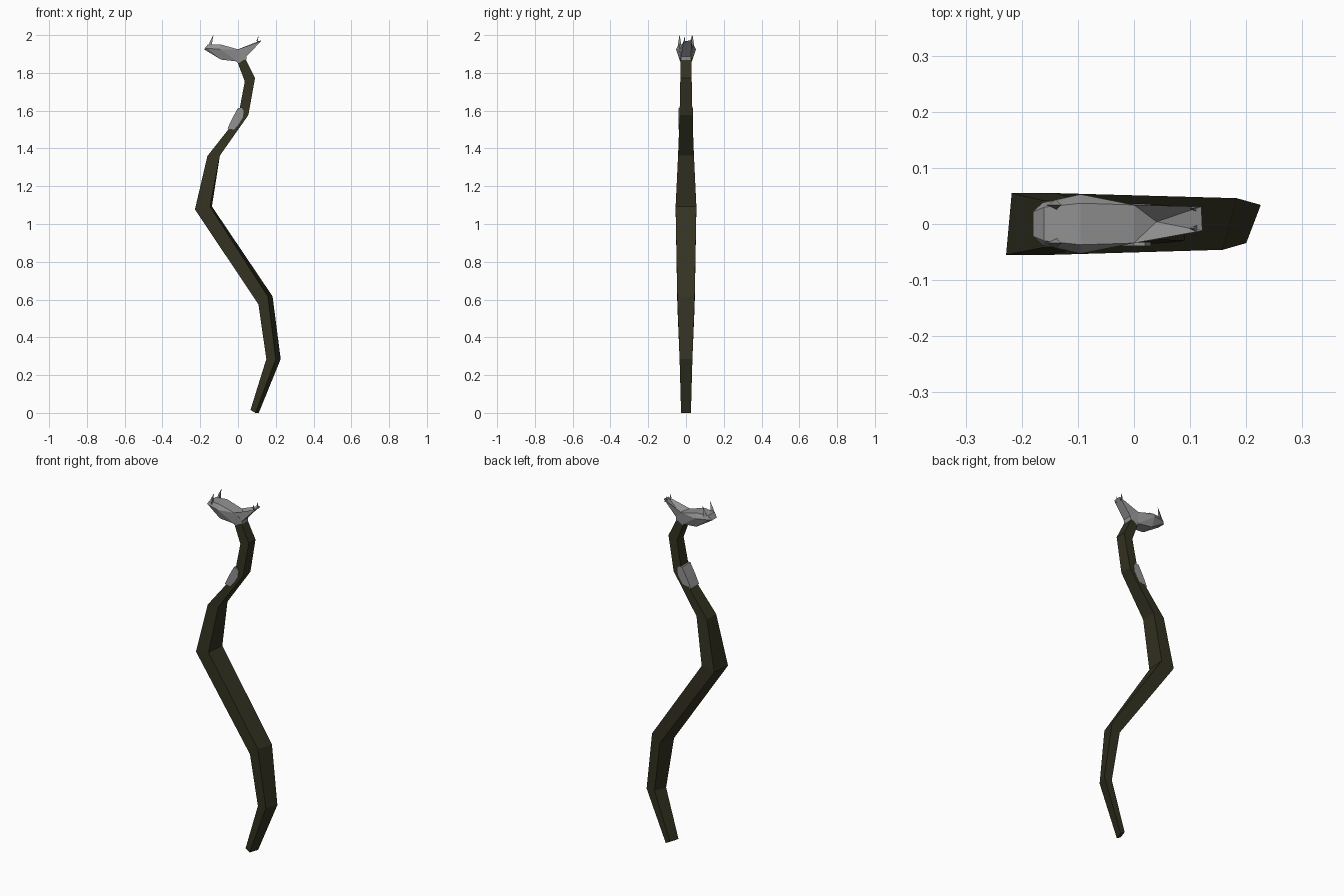
import bpy
import bmesh
from mathutils import Vector

default_cube = bpy.data.objects.get("Cube")
if default_cube:
    bpy.data.objects.remove(default_cube, do_unlink=True)


def make_material(name, colour):
    material = bpy.data.materials.new(name)
    material.use_nodes = True
    material.diffuse_color = colour
    material.node_tree.nodes["Principled BSDF"].inputs["Base Color"].default_value = colour
    return material


dark_wood = make_material("dark olive wood", (0.034, 0.032, 0.015, 1))
grey_metal = make_material("grey metal", (0.29, 0.29, 0.29, 1))


def finish(name, mesh_builder, material):
    """Turn a bmesh into a flat shaded object."""
    bmesh.ops.recalc_face_normals(mesh_builder, faces=mesh_builder.faces[:])
    mesh = bpy.data.meshes.new(name)
    mesh_builder.to_mesh(mesh)
    mesh_builder.free()
    mesh.materials.append(material)
    part = bpy.data.objects.new(name, mesh)
    bpy.context.collection.objects.link(part)
    return part


def loft(name, rings, material):
    """Skin matching rings of points and close both ends."""
    bm = bmesh.new()
    loops = [[bm.verts.new(point) for point in ring] for ring in rings]
    count = len(loops[0])
    for lower, upper in zip(loops, loops[1:]):
        for i in range(count):
            j = (i + 1) % count
            bm.faces.new((lower[i], lower[j], upper[j], upper[i]))
    bm.faces.new(loops[0])
    bm.faces.new(loops[-1])
    return finish(name, bm, material)


def mirrored(points):
    """Points given as x, half width, z become pairs across the y plane."""
    return [(x, side * y, z) for x, y, z in points for side in (-1, 1)]


def hull(name, points, material):
    bm = bmesh.new()
    for point in points:
        bm.verts.new(point)
    result = bmesh.ops.convex_hull(bm, input=bm.verts[:])
    loose = [v for v in bm.verts if not v.link_faces]
    bmesh.ops.delete(bm, geom=loose, context="VERTS")
    return finish(name, bm, material)


# Crooked four sided shaft: left x, left z, right x, right z, half depth, skew
bends = [
    (0.066, 0.016, 0.11, 0, 0.026, 0.018),
    (0.15, 0.285, 0.226, 0.285, 0.034, 0.026),
    (0.108, 0.575, 0.183, 0.617, 0.046, 0.025),
    (-0.228, 1.077, -0.138, 1.093, 0.055, 0.01),
    (-0.162, 1.36, -0.096, 1.362, 0.042, 0),
    (0, 1.565, 0.055, 1.577, 0.034, 0),
    (0.036, 1.755, 0.09, 1.772, 0.03, 0),
    (-0.004, 1.86, 0.042, 1.87, 0.028, 0),
]
shaft_rings = []
for lx, lz, rx, rz, depth, skew in bends:
    shaft_rings.append([(lx, -depth, lz), (rx - skew, -depth, rz),
                        (rx, depth, rz), (lx + skew, depth, lz)])
loft("shaft", shaft_rings, dark_wood)

# Metal inlay filling the inner corner of the upper bend
inlay_outline = [(-0.056, 1.505), (-0.02, 1.5), (0.005, 1.53), (0.026, 1.565),
                 (0.03, 1.6), (0.02, 1.615), (0, 1.615), (-0.03, 1.56)]
loft("bend_inlay", [[(x, y, z) for x, z in inlay_outline] for y in (-0.039, 0.036)],
     grey_metal)

# Broad upper jaw, tapering to the snout
hull("upper_jaw", mirrored([
    (-0.18, 0.022, 1.925), (-0.16, 0.03, 1.95), (-0.163, 0.038, 1.93),
    (-0.095, 0.037, 1.951), (-0.095, 0.053, 1.925), (-0.09, 0.035, 1.87),
    (0, 0.034, 1.925), (0, 0.03, 1.86),
]), grey_metal)

# Throat joining the jaws to the shaft
hull("throat", mirrored([
    (0, 0.034, 1.925), (-0.01, 0.03, 1.86), (0.01, 0.027, 1.845),
    (0.042, 0.026, 1.855), (0.046, 0.027, 1.89),
]), grey_metal)

# Narrow lower jaw with a hollow top
bm = bmesh.new()
corner_a, corner_b, hollow, tip_a, tip_b, under_a, under_b = [
    bm.verts.new(p) for p in (
        (0, -0.034, 1.925), (0, 0.034, 1.925), (0.04, 0.004, 1.905),
        (0.122, -0.012, 1.968), (0.12, 0.031, 1.972),
        (0.046, -0.026, 1.888), (0.046, 0.026, 1.888))]
for corners in ((corner_a, tip_a, hollow), (hollow, tip_a, tip_b),
                (corner_b, hollow, tip_b), (corner_a, under_a, tip_a),
                (corner_b, tip_b, under_b), (under_a, under_b, tip_b, tip_a),
                (corner_a, hollow, corner_b), (corner_a, corner_b, under_b, under_a)):
    bm.faces.new(corners)
finish("lower_jaw", bm, grey_metal)


def fang(name, base, middle, tip, radius):
    """Slim curved spike with a three sided section."""
    rings = []
    for centre, size in ((base, radius), (middle, radius * 0.6), (tip, radius * 0.05)):
        c = Vector(centre)
        rings.append([c + Vector(offset) * size
                      for offset in ((-1, 0, 0), (1, -1, 0), (1, 1, 0))])
    loft(name, rings, grey_metal)


# Paired fangs on both jaws
for side, label in ((-1, "front"), (1, "back")):
    y = 0.034 * side
    fang("upper_fang_" + label, (-0.148, y, 1.94), (-0.142, y, 1.967),
         (-0.13, y, 2), 0.01)
    y = 0.01 + 0.018 * side
    fang("lower_fang_" + label, (0.108, y, 1.958), (0.102, y, 1.972),
         (0.108, y, 1.995), 0.006)
